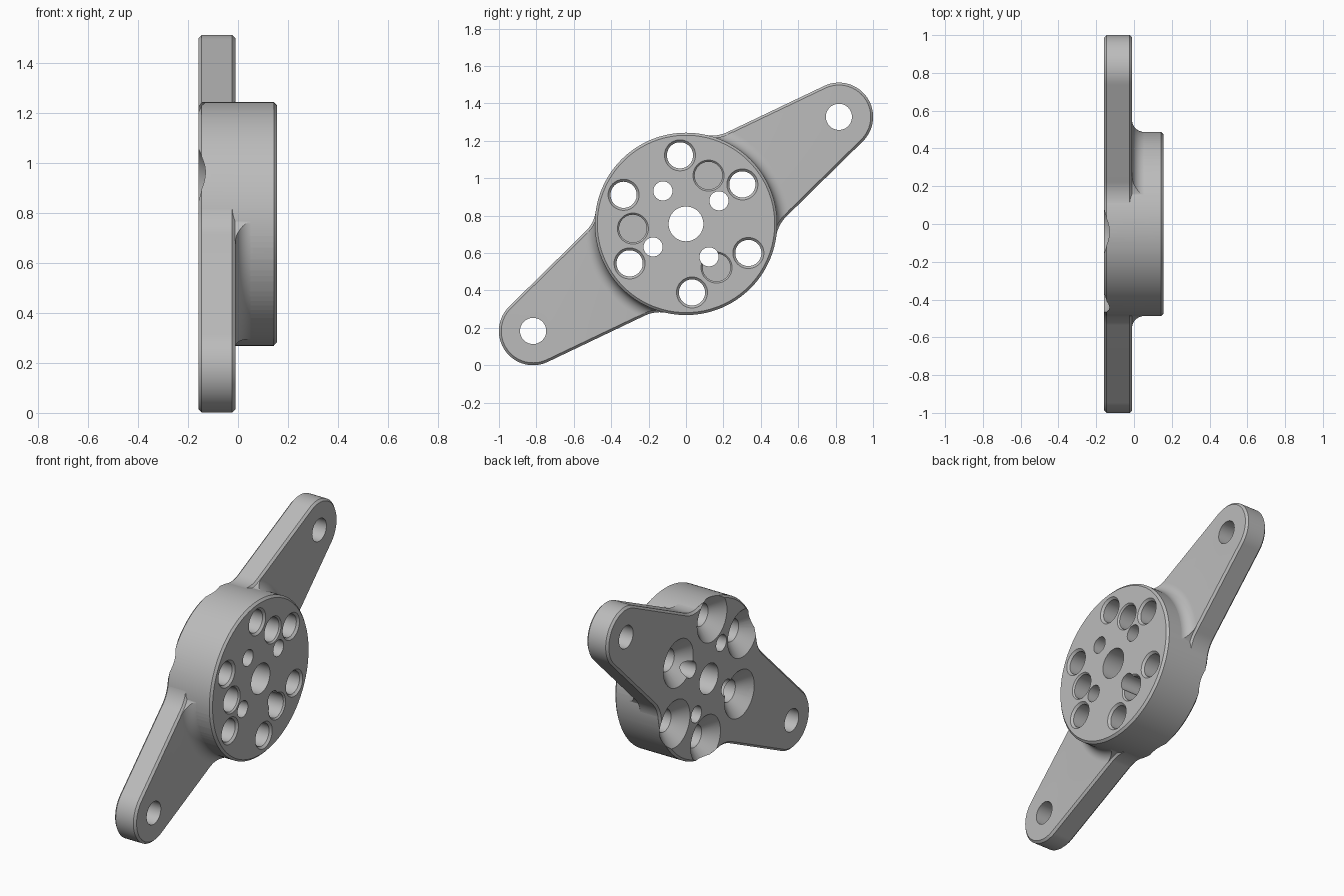
import bpy, bmesh
from math import sin, cos, pi, radians

CZ = 0.756            # hub centre height
R, END_R, REACH = 0.487, 0.183, 0.998
TILT, TAPER, BLEND = radians(35), radians(9.5), radians(43)
BACK, ARM_FACE, HUB_FACE, CH = -0.158, -0.01, 0.156, 0.013

cube = bpy.data.objects.get("Cube")
if cube:
    bpy.data.objects.remove(cube, do_unlink=True)

metal = bpy.data.materials.new("light_grey_metal")
metal.use_nodes = True
metal.diffuse_color = (0.5, 0.5, 0.5, 1)
metal.node_tree.nodes["Principled BSDF"].inputs["Base Color"].default_value = (0.5, 0.5, 0.5, 1)


def loft(name, rings):
    """Solid skinned through closed rings of equal point count."""
    bm = bmesh.new()
    loops = [[bm.verts.new(p) for p in ring] for ring in rings]
    n = len(loops[0])
    for a, b in zip(loops, loops[1:]):
        for i in range(n):
            j = (i + 1) % n
            bm.faces.new((a[i], a[j], b[j], b[i]))
    bm.faces.new(loops[0])
    bm.faces.new(loops[-1])
    bmesh.ops.recalc_face_normals(bm, faces=bm.faces)
    mesh = bpy.data.meshes.new(name)
    bm.to_mesh(mesh)
    bm.free()
    mesh.materials.append(metal)
    obj = bpy.data.objects.new(name, mesh)
    bpy.context.collection.objects.link(obj)
    return obj


def turned(name, profile, dist=0.0, angle=0.0, n=48):
    """Revolve (x, radius) pairs round an x-parallel axis at a polar position."""
    y, z = dist * cos(angle), CZ + dist * sin(angle)
    return loft(name, [[(x, y + r * cos(2 * pi * i / n), z + r * sin(2 * pi * i / n))
                        for i in range(n)] for x, r in profile])


def combine(target, tool, operation):
    mod = target.modifiers.new(operation, 'BOOLEAN')
    mod.operation, mod.object, mod.solver = operation, tool, 'EXACT'
    bpy.context.view_layer.objects.active = target
    bpy.ops.object.modifier_apply(modifier=mod.name)
    bpy.data.objects.remove(tool, do_unlink=True)


def arc(cu, cv, r, a0, a1, n):
    return [(cu + r * cos(a0 + (a1 - a0) * i / n), cv + r * sin(a0 + (a1 - a0) * i / n))
            for i in range(n + 1)]


def outline(x, off):
    """Two-armed plate outline, shrunk inwards by off."""
    normal = pi / 2 - TAPER
    line = REACH * cos(normal) + END_R
    c = cos(BLEND - normal)
    f = (R * c - line) / (1 - c)          # blend radius, tangent to hub and arm edge
    cu, cv = (R + f) * cos(BLEND), (R + f) * sin(BLEND)
    q = arc(REACH, 0, END_R - off, 0, normal, 16)
    q += arc(cu, cv, f + off, normal + pi, BLEND + pi, 12)
    q += arc(0, 0, R - off, BLEND, pi / 2, 12)[1:]
    half = q + [(-u, v) for u, v in reversed(q[:-1])]
    full = half + [(u, -v) for u, v in reversed(half[1:-1])]
    return [(x, u * cos(TILT) - v * sin(TILT), CZ + u * sin(TILT) + v * cos(TILT))
            for u, v in full]


# Two-armed plate with chamfered rims
body = loft("mounting_flange", [outline(BACK, CH), outline(BACK + CH, 0),
                                outline(ARM_FACE - CH, 0), outline(ARM_FACE, CH)])

# Concave fillet where the arms meet the hub, trimmed to the arm outline
F = 0.065
curve = [(ARM_FACE + F - F * cos(a), R + F - F * sin(a))
         for a in (pi / 2 * i / 8 for i in range(9))]
fillet = turned("hub_fillet", [(ARM_FACE - 0.05, R + F)] + curve, n=128)
trim = loft("fillet_trim", [outline(-0.12, CH * 0.9), outline(0.12, CH * 0.9)])
combine(fillet, trim, 'INTERSECT')
combine(body, fillet, 'UNION')

# Raised round hub
hub = turned("hub", [(BACK + CH, R + 0.0005), (HUB_FACE - CH, R + 0.0005),
                     (HUB_FACE, R - CH)], n=128)
combine(body, hub, 'UNION')

# Centre bore and arm holes
LOW, HIGH = BACK - 0.05, HUB_FACE + 0.05
cutters = [turned("bore", [(LOW, 0.093), (HIGH, 0.093)], n=64)]
for k in range(2):
    cutters.append(turned("arm_hole", [(LOW, 0.07), (HIGH, 0.07)], REACH, TILT + k * pi))

# Six through holes, chamfered in front and countersunk behind
SINK, HOLE, RIM = 0.147, 0.07, 0.083
for k in range(6):
    cutters.append(turned("bolt_hole", [
        (BACK - 0.02, SINK + 0.02), (BACK + SINK - HOLE, HOLE),
        (HUB_FACE - RIM + HOLE, HOLE), (HUB_FACE, RIM), (HIGH, RIM)],
        0.368, TILT + k * pi / 3))

# Three blind holes
for k in range(3):
    cutters.append(turned("blind_hole", [
        (HUB_FACE - 0.13, 0.074), (HUB_FACE - 0.009, 0.074),
        (HUB_FACE, RIM), (HIGH, RIM)], 0.285, radians(65) + k * 2 * pi / 3))

# Four small through holes
for k in range(4):
    cutters.append(turned("pin_hole", [(LOW, 0.051), (HIGH, 0.051)],
                          0.215, TILT + k * pi / 2, 32))

for cutter in cutters:
    combine(body, cutter, 'DIFFERENCE')

# Smooth shading with crisp edges
bpy.ops.object.select_all(action='DESELECT')
body.select_set(True)
bpy.context.view_layer.objects.active = body
bpy.ops.object.shade_smooth_by_angle(angle=radians(28))
